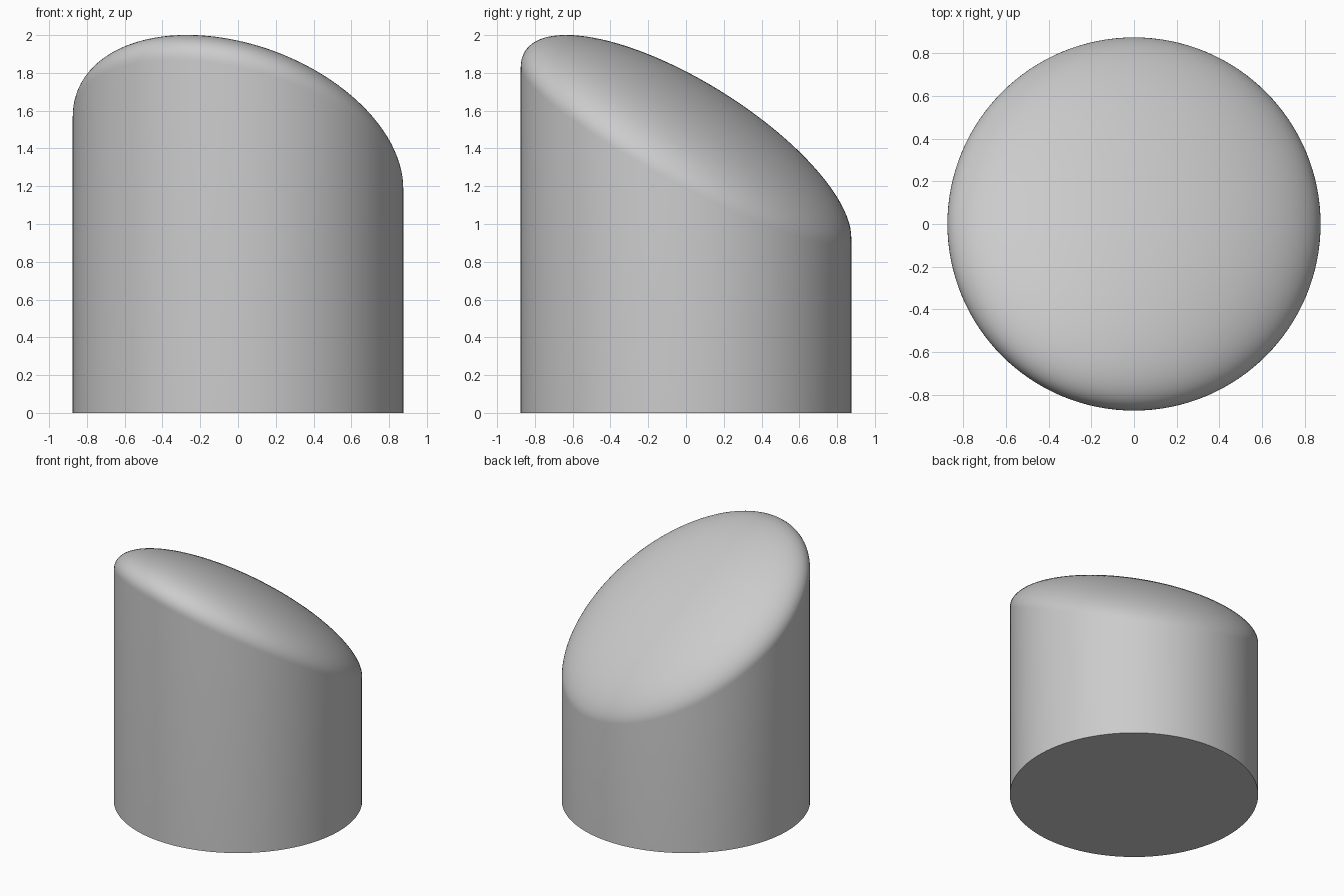
import bpy
import bmesh
import math

cube = bpy.data.objects.get("Cube")
if cube:
    bpy.data.objects.remove(cube, do_unlink=True)

RADIUS = 0.875
RIM = 1.38        # mean height of the slanted rim
DOME = 0.383      # rise of the dome above the rim plane
SLOPE_X = -0.19 / RADIUS
SLOPE_Y = -0.45 / RADIUS
SEGMENTS = 128
STEPS = 32

# Plain grey material
grey = bpy.data.materials.new("plain grey")
grey.use_nodes = True
colour = (0.6, 0.6, 0.6, 1)
grey.diffuse_color = colour
grey.node_tree.nodes["Principled BSDF"].inputs["Base Color"].default_value = colour

# Half profile: flat base, straight wall, elliptical dome
profile = [(0, 0), (RADIUS, 0)]
for i in range(STEPS + 1):
    a = math.pi / 2 * i / STEPS
    profile.append((RADIUS * math.cos(a), RIM + DOME * math.sin(a)))

# Revolve the profile
bm = bmesh.new()
verts = [bm.verts.new((x, 0, z)) for x, z in profile]
edges = [bm.edges.new(pair) for pair in zip(verts, verts[1:])]
bmesh.ops.spin(bm, geom=verts + edges, cent=(0, 0, 0), axis=(0, 0, 1),
               angle=2 * math.pi, steps=SEGMENTS, use_duplicate=False)
bmesh.ops.remove_doubles(bm, verts=bm.verts, dist=0.0001)

# Slant the dome towards the back left
for v in bm.verts:
    if v.co.z > RIM - 0.001:
        v.co.z += SLOPE_X * v.co.x + SLOPE_Y * v.co.y
bmesh.ops.recalc_face_normals(bm, faces=bm.faces)

mesh = bpy.data.meshes.new("slanted_domed_cylinder")
bm.to_mesh(mesh)
bm.free()
mesh.materials.append(grey)
body = bpy.data.objects.new("slanted_domed_cylinder", mesh)
bpy.context.collection.objects.link(body)

# Smooth wall and dome, crisp base edge
bpy.ops.object.select_all(action="DESELECT")
body.select_set(True)
bpy.context.view_layer.objects.active = body
bpy.ops.object.shade_smooth_by_angle(angle=math.radians(40))
